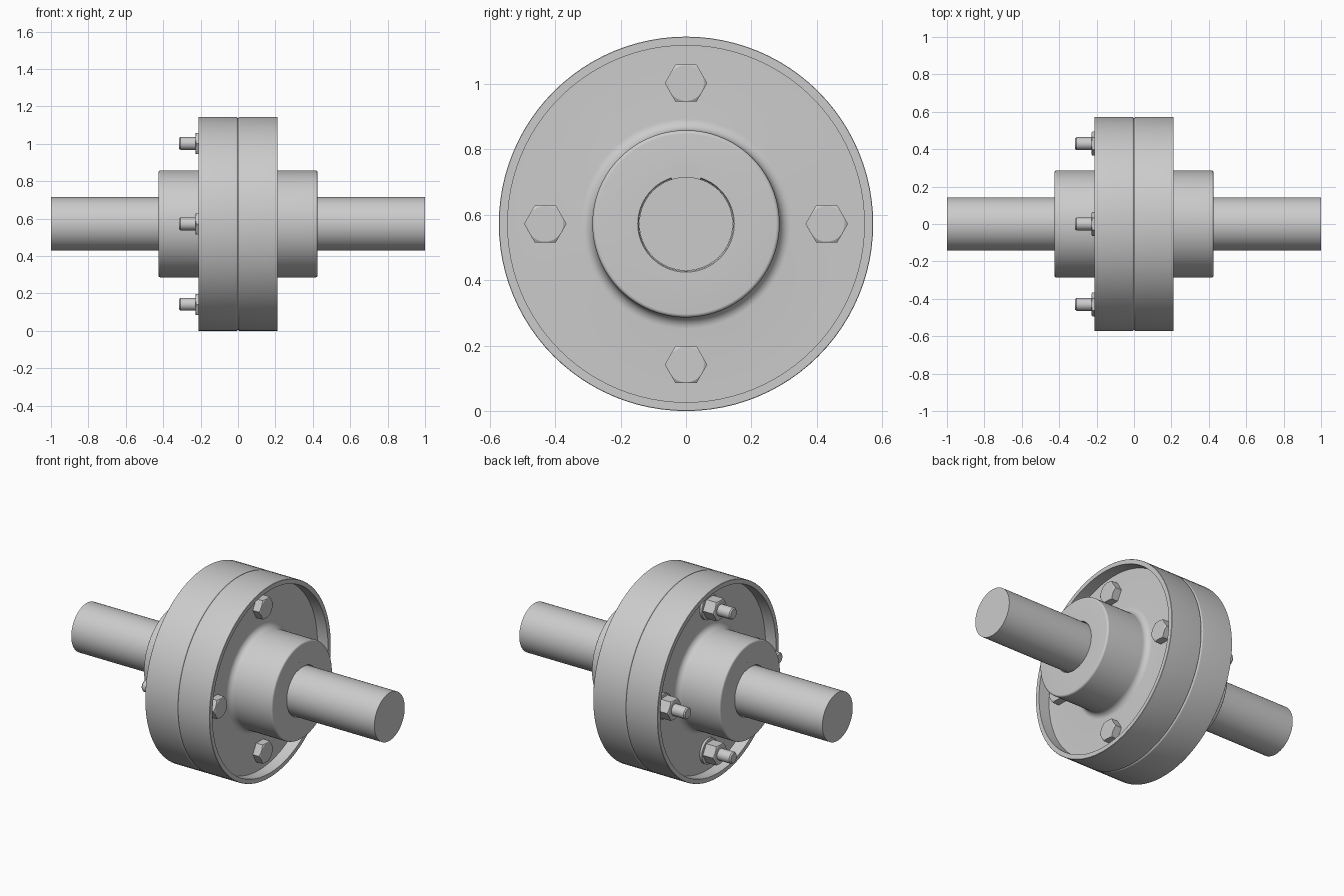
import bpy, bmesh, math
from mathutils import Matrix

if "Cube" in bpy.data.objects:
    bpy.data.objects.remove(bpy.data.objects["Cube"])

AXIS_Z = 0.572      # height of the shaft axis
BOLT_R = 0.43       # bolt circle radius


def finish(bm, name, loc=(0, 0, AXIS_Z)):
    bmesh.ops.remove_doubles(bm, verts=bm.verts, dist=1e-6)
    bmesh.ops.recalc_face_normals(bm, faces=bm.faces)
    me = bpy.data.meshes.new(name)
    bm.to_mesh(me)
    bm.free()
    ob = bpy.data.objects.new(name, me)
    bpy.context.collection.objects.link(ob)
    ob.location = loc
    bpy.ops.object.select_all(action='DESELECT')
    ob.select_set(True)
    bpy.context.view_layer.objects.active = ob
    bpy.ops.object.shade_smooth_by_angle(angle=math.radians(28))
    return ob


def lathe(name, profile, loc=(0, 0, AXIS_Z), seg=96, closed=False, sx=1):
    """Turn (x, radius) points about the x axis; closed profiles make rings."""
    bm = bmesh.new()
    rings = []
    for x, r in profile:
        if r == 0:
            rings.append([bm.verts.new((sx * x, 0, 0))] * seg)
        else:
            rings.append([bm.verts.new((sx * x, r * math.cos(2 * math.pi * i / seg),
                                        r * math.sin(2 * math.pi * i / seg))) for i in range(seg)])
    pairs = list(zip(rings, rings[1:]))
    if closed:
        pairs.append((rings[-1], rings[0]))
    for a, b in pairs:
        for i in range(seg):
            j = (i + 1) % seg
            quad = list(dict.fromkeys((a[i], a[j], b[j], b[i])))
            bm.faces.new(quad)
    return finish(bm, name, loc)


def arc(cx, cr, rad, a0, a1, n=6):
    return [(cx + rad * math.cos(math.radians(a0 + (a1 - a0) * i / n)),
             cr + rad * math.sin(math.radians(a0 + (a1 - a0) * i / n))) for i in range(n + 1)]


def hexagon(name, x_seat, x_top, loc):
    """Hex prism whose outer corners are trimmed by a 30 degree cone."""
    R, n = 0.065, 8
    flat = R * math.cos(math.pi / 6)
    bm = bmesh.new()
    d = 1 if x_top > x_seat else -1
    base, rim, cap = [], [], []
    for k in range(6 * n):
        a = 2 * math.pi * k / (6 * n)
        r = flat / math.cos(a % (math.pi / 3) - math.pi / 6)
        c, s = math.cos(a), math.sin(a)
        drop = (r - flat * 0.97) * 0.577
        base.append(bm.verts.new((x_seat, r * c, r * s)))
        rim.append(bm.verts.new((x_top - d * drop, r * c, r * s)))
        cap.append(bm.verts.new((x_top, flat * 0.97 * c, flat * 0.97 * s)))
    for a, b in ((base, rim), (rim, cap)):
        for i in range(6 * n):
            j = (i + 1) % (6 * n)
            bm.faces.new((a[i], a[j], b[j], b[i]))
    bm.faces.new(cap)
    bm.faces.new(base)
    return finish(bm, name, loc)


# Flange half: bore, hub with root fillet, recessed web and protective rim
half = ([(0, 0.1435), (0.417, 0.1435), (0.425, 0.1475)]
        + arc(0.414, 0.275, 0.011, 0, 90)
        + arc(0.178, 0.321, 0.035, 270, 180, 8)
        + [(0.143, 0.545), (0.2125, 0.545)]
        + [(0.2125, 0.5705), (0.211, 0.572)]
        + arc(0.010, 0.562, 0.010, 90, 180))

for side, sx in (("right", 1), ("left", -1)):
    lathe(side + "_flange", half, closed=True, sx=sx)
    # Shaft
    lathe(side + "_shaft", [(0, 0), (0, 0.143), (1, 0.143), (1, 0)], sx=sx)
    # Key flush with the hub end
    bm = bmesh.new()
    m = Matrix.Translation((sx * 0.2127, 0, 0.15)) @ Matrix.Diagonal((0.4254, 0.09, 0.066, 1))
    bmesh.ops.create_cube(bm, size=1, matrix=m)
    finish(bm, side + "_key")

# Four bolts with heads on the right, washers and nuts on the left
for i in range(4):
    a = math.pi / 2 * i
    loc = (0, BOLT_R * math.cos(a), AXIS_Z + BOLT_R * math.sin(a))
    hexagon(f"bolt_head_{i+1}", 0.143, 0.190, loc)
    lathe(f"bolt_shank_{i+1}", [(0.15, 0), (0.15, 0.034), (-0.308, 0.034), (-0.315, 0.028), (-0.315, 0)],
          loc, seg=32)
    lathe(f"washer_{i+1}", [(-0.143, 0.034), (-0.143, 0.075), (-0.157, 0.075), (-0.157, 0.034)],
          loc, seg=40, closed=True)
    hexagon(f"nut_{i+1}", -0.157, -0.228, loc)
